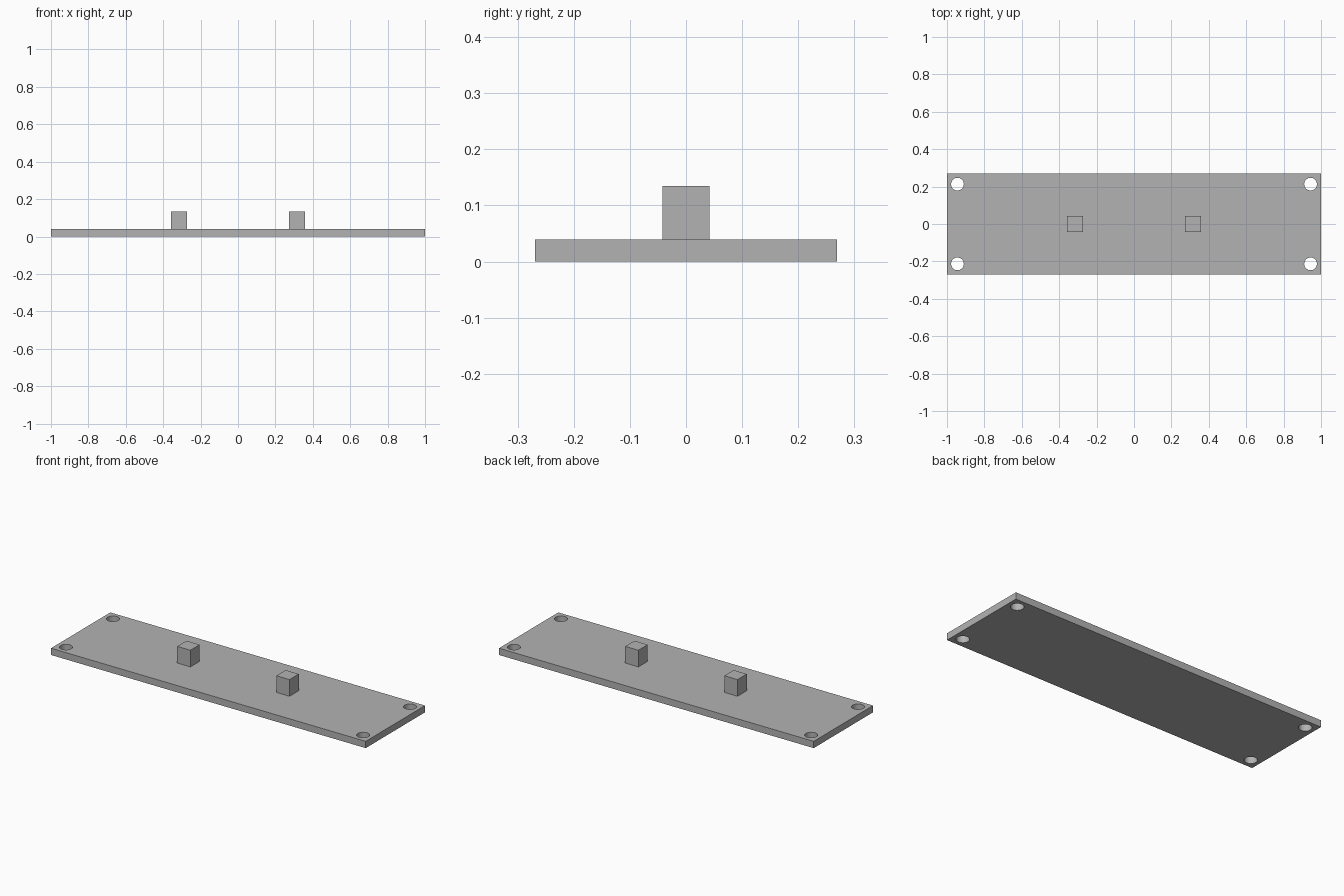
import bpy
import bmesh
from math import radians

old = bpy.data.objects.get("Cube")
if old:
    bpy.data.objects.remove(old, do_unlink=True)

# Single grey finish
GREY = (0.45, 0.45, 0.45, 1)
grey = bpy.data.materials.new("plain_grey")
grey.use_nodes = True
grey.diffuse_color = GREY
grey.node_tree.nodes["Principled BSDF"].inputs["Base Color"].default_value = GREY

LENGTH, DEPTH, THICK = 2.0, 0.538, 0.039
HOLE_X, HOLE_Y, HOLE_R = 0.944, 0.213, 0.034
POST_X, POST_W, POST_TOP = 0.315, 0.084, 0.135


def box(name, centre, size):
    bpy.ops.mesh.primitive_cube_add(size=1, location=centre)
    ob = bpy.context.object
    ob.name = name
    ob.scale = size
    bpy.ops.object.transform_apply(location=False, rotation=False, scale=True)
    ob.data.materials.append(grey)
    return ob


# Base plate
plate = box("base_plate", (0, 0, THICK / 2), (LENGTH, DEPTH, THICK))

# Four corner screw holes, drilled with one hidden cutter
bpy.ops.mesh.primitive_cylinder_add(vertices=32, radius=HOLE_R, depth=THICK * 3,
                                    location=(HOLE_X, HOLE_Y, THICK / 2))
cutter = bpy.context.object
cutter.name = "hole_cutter"
cutter.data.materials.append(grey)
bpy.ops.object.transform_apply(location=True)
mirror = cutter.modifiers.new("corners", 'MIRROR')
mirror.use_axis = (True, True, False)

drill = plate.modifiers.new("screw_holes", 'BOOLEAN')
drill.operation = 'DIFFERENCE'
drill.solver = 'EXACT'
drill.object = cutter
bpy.context.view_layer.objects.active = plate
bpy.ops.object.modifier_apply(modifier=drill.name)
bpy.data.objects.remove(cutter, do_unlink=True)

# Smooth hole walls, sharp rims
bpy.ops.object.select_all(action='DESELECT')
plate.select_set(True)
bpy.context.view_layer.objects.active = plate
bpy.ops.object.shade_smooth_by_angle(angle=radians(30))

# Two square posts standing on the plate
for side, sign in (("left", 1), ("right", -1)):
    box(side + "_post", (sign * POST_X, 0, (THICK + POST_TOP) / 2),
        (POST_W, POST_W, POST_TOP - THICK))
